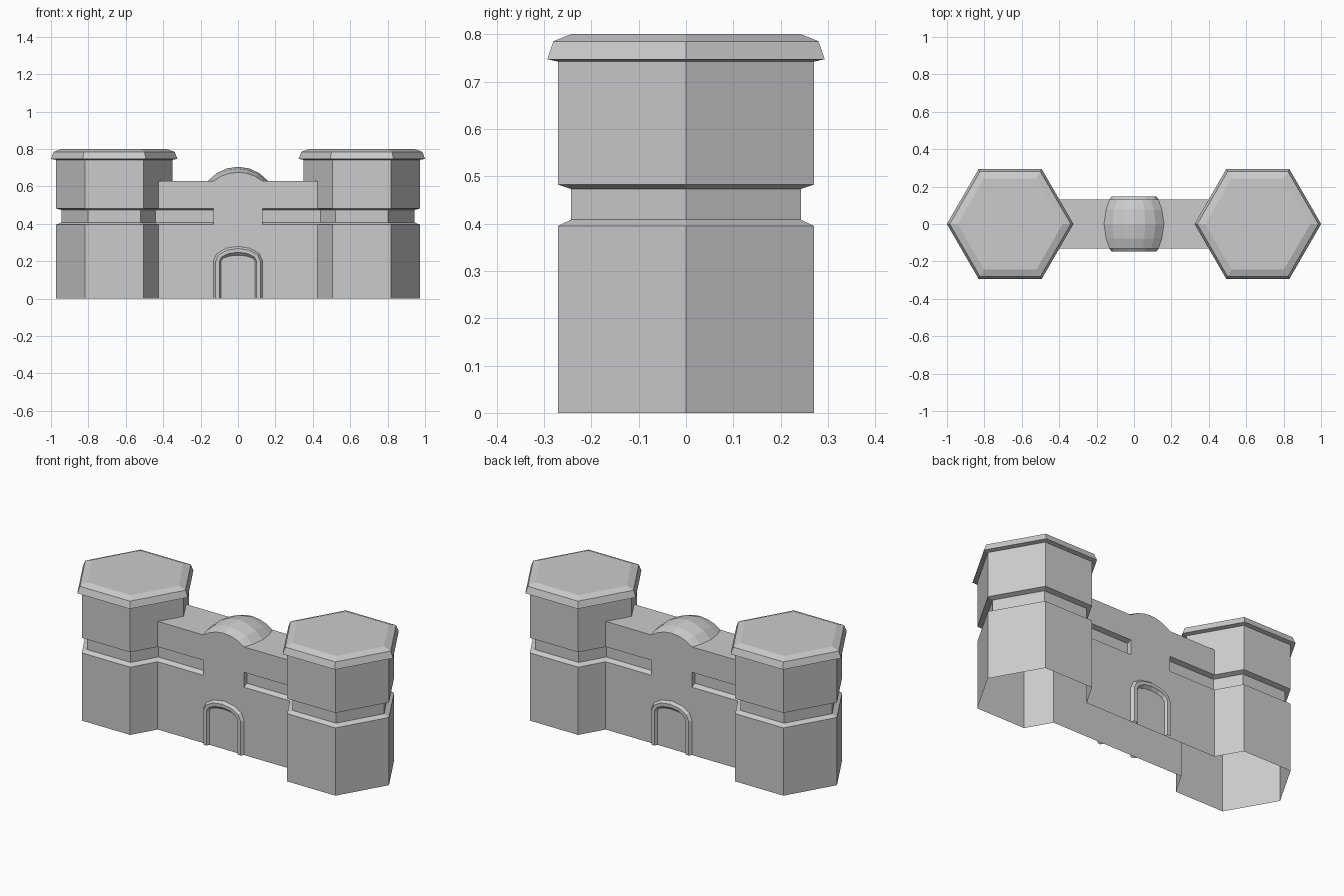
import bpy, bmesh, math

cube = bpy.data.objects.get("Cube")
if cube:
    bpy.data.objects.remove(cube, do_unlink=True)

stone = bpy.data.materials.new("grey_stone")
stone.use_nodes = True
GREY = (0.6, 0.6, 0.6, 1)
stone.diffuse_color = GREY
stone.node_tree.nodes["Principled BSDF"].inputs["Base Color"].default_value = GREY

TOWER_X = 0.662     # tower centre
WALL_Y = 0.131      # half thickness of the wall
WALL_Z = 0.63
GROOVE = [(0.27, 0.395), (0.243, 0.408), (0.243, 0.473), (0.27, 0.482)]
STEPS = 6           # segments in every arch


def finish(name, bm):
    mesh = bpy.data.meshes.new(name)
    bm.to_mesh(mesh)
    bm.free()
    mesh.materials.append(stone)
    obj = bpy.data.objects.new(name, mesh)
    bpy.context.collection.objects.link(obj)
    return obj


def skin(bm, rows, closed=False):
    """Join neighbouring rows of points with quads."""
    rows = [[bm.verts.new(p) for p in row] for row in rows]
    n = len(rows[0])
    for a, b in zip(rows, rows[1:]):
        for i in range(n if closed else n - 1):
            j = (i + 1) % n
            bm.faces.new((a[i], a[j], b[j], b[i]))
    return rows


def hex_loft(name, x, profile, bottom):
    """Hexagonal solid from (apothem, height) pairs."""
    bm = bmesh.new()
    rows = []
    for apothem, z in profile:
        r = apothem / math.cos(math.pi / 6)
        rows.append([(x + r * math.cos(k * math.pi / 3),
                      r * math.sin(k * math.pi / 3), z) for k in range(6)])
    rows = skin(bm, rows, closed=True)
    bm.faces.new(rows[-1])
    if bottom:
        bm.faces.new(rows[0][::-1])
    return finish(name, bm)


def prism_x(name, section, x0, x1):
    """Solid with a (y, z) section running along x."""
    bm = bmesh.new()
    rows = skin(bm, [[(x, y, z) for y, z in section] for x in (x0, x1)], closed=True)
    bm.faces.new(rows[0])
    bm.faces.new(rows[1])
    bmesh.ops.recalc_face_normals(bm, faces=bm.faces)
    return finish(name, bm)


def combine(target, tool, operation):
    """Apply a boolean and discard the tool."""
    mod = target.modifiers.new("combine", 'BOOLEAN')
    mod.object, mod.operation, mod.solver = tool, operation, 'EXACT'
    graph = bpy.context.evaluated_depsgraph_get()
    mesh = bpy.data.meshes.new_from_object(target.evaluated_get(graph))
    target.modifiers.clear()
    target.data = mesh
    bpy.data.objects.remove(tool, do_unlink=True)


# Gate wall with a chamfered groove on each side of the door
wall = prism_x("castle_walls", [(-WALL_Y, 0), (WALL_Y, 0), (WALL_Y, WALL_Z),
                                (-WALL_Y, WALL_Z)], -0.6, 0.6)
for side in (-1, 1):
    for face in (-1, 1):
        section = [(face * (a - 0.27 + WALL_Y), z) for a, z in GROOVE]
        section = ([(face * 0.2, GROOVE[0][1])] + section
                   + [(face * 0.2, GROOVE[-1][1])])
        cutter = prism_x("groove_cutter", section, side * 0.13, side * 0.7)
        combine(wall, cutter, 'DIFFERENCE')

# Hexagonal towers joined to the wall
COLUMN_TOP = 0.742
for side in (-1, 1):
    column = hex_loft("tower_column", side * TOWER_X,
                      [(0.27, 0)] + GROOVE + [(0.27, COLUMN_TOP)], True)
    combine(wall, column, 'UNION')

# Leave the shell open underneath and below the tower caps
bm = bmesh.new()
bm.from_mesh(wall.data)
ends = [f for f in bm.faces if all(v.co.z < 0.001 for v in f.verts)
        or all(v.co.z > COLUMN_TOP - 0.001 for v in f.verts)]
bmesh.ops.delete(bm, geom=ends, context='FACES')
bm.to_mesh(wall.data)
bm.free()

# Overhanging tower caps
for side, label in ((-1, "right"), (1, "left")):
    hex_loft(label + "_tower_cap", side * TOWER_X,
             [(0.27, COLUMN_TOP), (0.293, 0.747), (0.28, 0.785), (0.243, 0.8)], False)


# Low bulging roof over the gate
def arc_row(y):
    bulge = 1 - (y / WALL_Y) ** 2
    half, rise = 0.13 + 0.03 * bulge, 0.045 + 0.03 * bulge
    r = (half ** 2 + rise ** 2) / (2 * rise)
    spread = math.asin(half / r)
    angles = [spread * (2 * i / STEPS - 1) for i in range(STEPS + 1)]
    return [(r * math.sin(a), y, WALL_Z + rise - r + r * math.cos(a)) for a in angles]


bm = bmesh.new()
rows = skin(bm, [arc_row(WALL_Y * t) for t in (-1, -0.6, 0, 0.6, 1)])
bm.faces.new(rows[0][::-1])
bm.faces.new(rows[-1])
finish("gate_roof", bm)


# Bevelled arched door frames, front and back
def arch_row(half, top, y, spring=0.2):
    angles = [math.pi * i / STEPS for i in range(STEPS + 1)]
    arc = [(half * math.cos(a), y, spring + (top - spring) * math.sin(a)) for a in angles]
    return [(half, y, 0)] + arc + [(-half, y, 0)]


for face, label in ((-1, "front"), (1, "back")):
    bm = bmesh.new()
    skin(bm, [arch_row(half, top, face * (WALL_Y + out)) for half, top, out in
              ((0.132, 0.28, 0), (0.12, 0.268, 0.016), (0.1, 0.248, 0.016), (0.092, 0.232, 0))])
    if face > 0:
        bmesh.ops.reverse_faces(bm, faces=bm.faces)
    finish(label + "_door_frame", bm)
